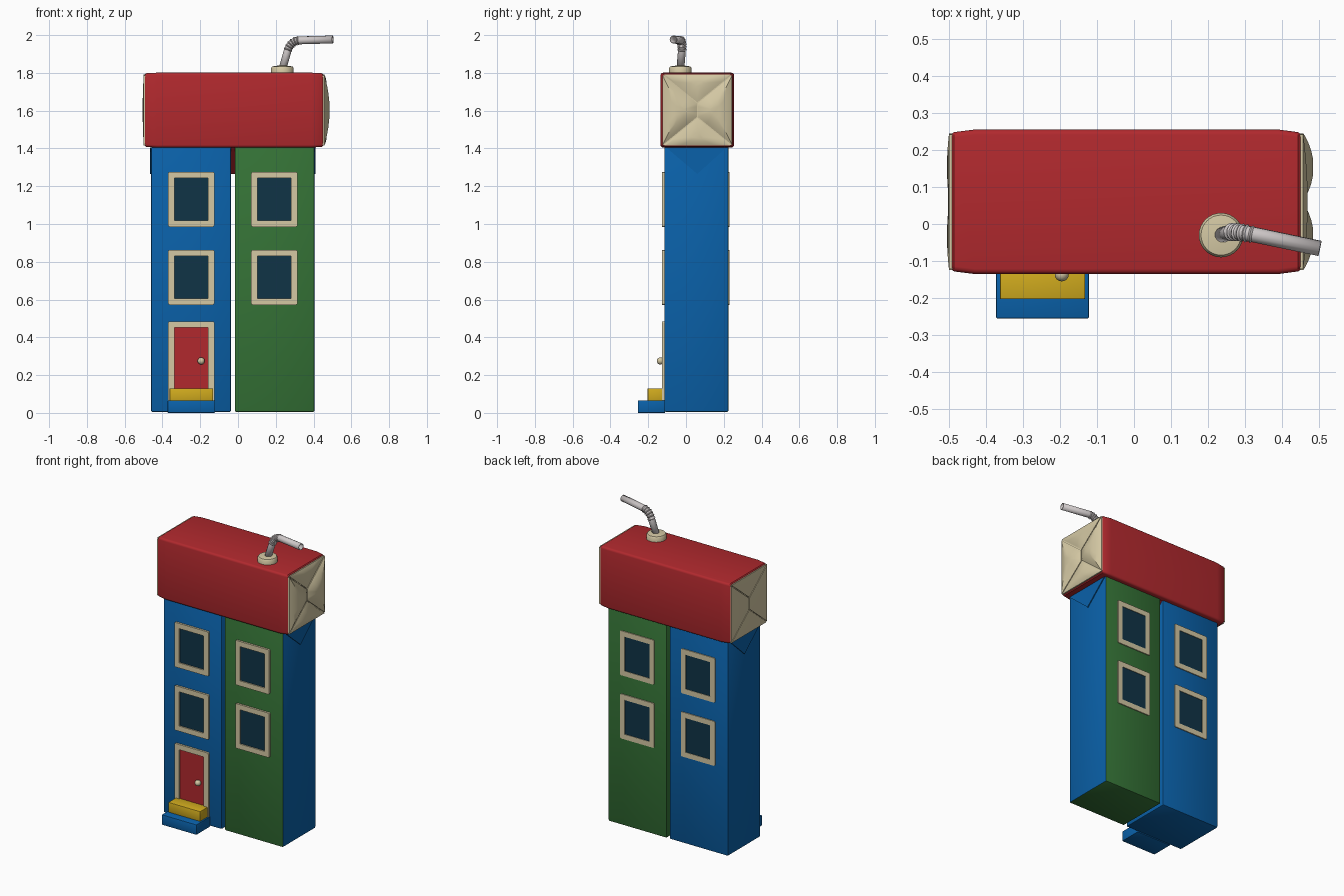
import bpy, bmesh, math
from mathutils import Vector

if "Cube" in bpy.data.objects:
    bpy.data.objects.remove(bpy.data.objects["Cube"])


def mat(name, r, g, b):
    m = bpy.data.materials.new(name)
    m.diffuse_color = (r, g, b, 1)
    m.use_nodes = True
    m.node_tree.nodes["Principled BSDF"].inputs["Base Color"].default_value = m.diffuse_color
    return m


BLUE = mat("blue", 0.003, 0.12, 0.40)
GREEN = mat("green", 0.035, 0.17, 0.037)
RED = mat("red", 0.44, 0.022, 0.027)
CREAM = mat("cream", 0.66, 0.58, 0.37)
GLASS = mat("dark_glass", 0.005, 0.034, 0.062)
YELLOW = mat("yellow", 0.64, 0.41, 0.013)
GREY = mat("pale_grey", 0.62, 0.58, 0.58)


def finish(name, bm, *mats, smooth=False):
    bmesh.ops.recalc_face_normals(bm, faces=bm.faces)
    me = bpy.data.meshes.new(name)
    bm.to_mesh(me)
    bm.free()
    ob = bpy.data.objects.new(name, me)
    bpy.context.collection.objects.link(ob)
    for m in mats:
        me.materials.append(m)
    if smooth:
        bpy.ops.object.select_all(action='DESELECT')
        ob.select_set(True)
        bpy.context.view_layer.objects.active = ob
        bpy.ops.object.shade_smooth_by_angle(angle=math.radians(35))
    return ob


def cube(x0, x1, y0, y1, z0, z1):
    bm = bmesh.new()
    bmesh.ops.create_cube(bm, size=1)
    for v in bm.verts:
        v.co = Vector((x0 if v.co.x < 0 else x1, y0 if v.co.y < 0 else y1,
                       z0 if v.co.z < 0 else z1))
    return bm


def bevel(bm, width, seg=2):
    bmesh.ops.bevel(bm, geom=bm.edges[:], offset=width, segments=seg,
                    affect='EDGES', profile=0.5)


def box(name, dims, m, width=0.0):
    bm = cube(*dims)
    if width:
        bevel(bm, width)
    return finish(name, bm, m, smooth=width > 0)


# Two carton towers; the right one is green with a blue outer side
box("left_tower", (-0.46, -0.037, -0.115, 0.225, 0.005, 1.41), BLUE, 0.008)
bm = cube(-0.017, 0.405, -0.115, 0.225, 0.005, 1.41)
bevel(bm, 0.008)
bm.normal_update()
for f in bm.faces:
    f.material_index = 1 if f.normal.x > 0.8 else 0
finish("right_tower", bm, GREEN, BLUE, smooth=True)


# Folded triangular flaps under the roof on the tower sides
def flap(name, x0, x1, m):
    bm = bmesh.new()
    rows = [[bm.verts.new((x, y, z)) for y, z in
             ((-0.105, 1.405), (0.06, 1.265), (0.215, 1.405))] for x in (x0, x1)]
    bm.faces.new(rows[0])
    bm.faces.new(rows[1])
    for i in range(3):
        j = (i + 1) % 3
        bm.faces.new((rows[0][i], rows[0][j], rows[1][j], rows[1][i]))
    finish(name, bm, m)


flap("left_flap", -0.466, -0.459, BLUE)
flap("right_flap", 0.404, 0.411, BLUE)
flap("middle_flap", -0.037, -0.017, RED)


# Framed openings: a plate whose outer face is inset and pushed in
def opening(name, x0, z0, z1, side, inner):
    y, thick, depth = (-0.115, 0.013, 0.008) if side < 0 else (0.225, 0.006, 0.003)
    ya, yb = sorted((y - side * 0.004, y + side * thick))
    bm = cube(x0, x0 + 0.245, ya, yb, z0, z1)
    bm.normal_update()
    face = max(bm.faces, key=lambda f: f.normal.y * side)
    edges = [e for e in bm.edges if abs(e.verts[0].co.y - e.verts[1].co.y) > 1e-4]
    bmesh.ops.bevel(bm, geom=edges, offset=0.008, segments=2, affect='EDGES', profile=0.5)
    bm.normal_update()
    face = max(bm.faces, key=lambda f: f.normal.y * side)
    bmesh.ops.inset_region(bm, faces=[face], thickness=0.006, depth=0)
    bmesh.ops.inset_region(bm, faces=[face], thickness=0.028, depth=0)
    pushed = bmesh.ops.extrude_discrete_faces(bm, faces=[face])["faces"][0]
    for v in pushed.verts:
        v.co.y -= side * depth
    pushed.material_index = 1
    finish(name, bm, CREAM, inner)


for side, label in ((-1, "front"), (1, "back")):
    for x0, col in ((-0.37, "left"), (0.07, "right")):
        for z0, row in ((0.985, "upper"), (0.572, "lower")):
            opening(f"{label}_{row}_{col}_window", x0, z0, z0 + 0.291, side, GLASS)
opening("front_door", -0.37, 0.06, 0.485, -1, RED)

# Door knob
bm = bmesh.new()
bmesh.ops.create_uvsphere(bm, u_segments=16, v_segments=10, radius=0.019)
for v in bm.verts:
    v.co += Vector((-0.195, -0.136, 0.275))
finish("door_knob", bm, CREAM, smooth=True)

# Door steps
box("lower_step", (-0.372, -0.122, -0.255, -0.11, 0.0, 0.066), BLUE, 0.003)
box("upper_step", (-0.362, -0.132, -0.203, -0.11, 0.064, 0.13), YELLOW, 0.003)

# Roof carton lying on its side, slightly narrower at both ends
bm = bmesh.new()
rings = []
for x, hy, hz in ((-0.492, 0.184, 0.19), (-0.486, 0.188, 0.195), (-0.43, 0.195, 0.198),
                  (0.39, 0.195, 0.198), (0.443, 0.188, 0.195), (0.449, 0.184, 0.19)):
    ring = []
    for sy, sz, a0 in ((1, 1, 0), (-1, 1, 90), (-1, -1, 180), (1, -1, 270)):
        for k in range(4):
            a = math.radians(a0 + 30 * k)
            ring.append(bm.verts.new((x, 0.06 + sy * (hy - 0.014) + 0.014 * math.cos(a),
                                      1.603 + sz * (hz - 0.014) + 0.014 * math.sin(a))))
    rings.append(ring)
for a, b in zip(rings, rings[1:]):
    for i in range(16):
        j = (i + 1) % 16
        bm.faces.new((a[i], a[j], b[j], b[i]))
bm.faces.new(rings[0])
bm.faces.new(rings[-1])
finish("roof", bm, RED, smooth=True)


# Folded carton ends: four domed panels meeting on a short middle seam
def roof_end(name, base, side, rim, dome):
    bm = cube(*sorted((base - side * 0.006, base + side * 0.004)),
              -0.122, 0.242, 1.419, 1.787)
    panels = (((-1, -1), (0, -.2), (0, .2), (-1, 1)), ((1, -1), (0, -.2), (0, .2), (1, 1)),
              ((-1, 1), (0, .2), (1, 1)), ((-1, -1), (0, -.2), (1, -1)))
    for p in panels:
        high = dome * (1 if len(p) == 4 else 0.45)
        pts = []
        for i, a in enumerate(p):          # split the edges for a rounder dome
            b = Vector(p[(i + 1) % len(p)])
            pts += [Vector(a).lerp(b, t / 4) for t in range(4)]
        c = sum(pts, Vector((0, 0))) / len(pts)
        levels = [(0.97, 0)] + [(s, rim + high * (1 - s * s)) for s in (0.97, 0.85, 0.68, 0.48, 0.25)]
        prev = None
        for s, h in levels:
            ring = []
            for q in pts:
                w = c + (q - c) * s
                ring.append(bm.verts.new((base + side * h, 0.06 + 0.187 * w.x, 1.603 + 0.19 * w.y)))
            if prev:
                for i in range(len(ring)):
                    j = (i + 1) % len(ring)
                    bm.faces.new((prev[i], prev[j], ring[j], ring[i]))
            prev = ring
        bm.faces.new(prev)
    finish(name, bm, CREAM, smooth=True)


roof_end("roof_end_right", 0.448, 1, 0.008, 0.029)
roof_end("roof_end_left", -0.490, -1, 0.009, 0.006)

# Collar where the straw enters the roof
bm = bmesh.new()
prev = None
for r, z in ((0.06, 1.795), (0.06, 1.825), (0.054, 1.834), (0.026, 1.838)):
    ring = [bm.verts.new((0.235 + r * math.cos(i * math.tau / 32),
                          -0.03 + r * math.sin(i * math.tau / 32), z)) for i in range(32)]
    if prev:
        for i in range(32):
            j = (i + 1) % 32
            bm.faces.new((prev[i], prev[j], ring[j], ring[i]))
    prev = ring
bm.faces.new(prev)
finish("straw_collar", bm, CREAM, smooth=True)

# Bendy straw: open tube with a ribbed elbow
start, low, elbow, high, tip = (Vector(p) for p in (
    (0.235, -0.03, 1.82), (0.262, -0.022, 1.915), (0.278, -0.02, 1.968),
    (0.325, -0.029, 1.972), (0.502, -0.066, 1.977)))
path = [(start, 0.021)]
for i in range(25):
    t = i / 24
    p = low * (1 - t) ** 2 + elbow * 2 * t * (1 - t) + high * t * t
    path.append((p, 0.021 + (0.004 if i % 4 == 2 else 0)))
path.append((tip, 0.021))
cu = bpy.data.curves.new("straw", 'CURVE')
cu.dimensions = '3D'
cu.bevel_depth = 1.0
cu.bevel_resolution = 4
sp = cu.splines.new('POLY')
sp.points.add(len(path) - 1)
for pt, (p, r) in zip(sp.points, path):
    pt.co = (*p, 1)
    pt.radius = r
straw = bpy.data.objects.new("straw", cu)
bpy.context.collection.objects.link(straw)
bpy.ops.object.select_all(action='DESELECT')
straw.select_set(True)
bpy.context.view_layer.objects.active = straw
bpy.ops.object.convert(target='MESH')
straw = bpy.context.object
straw.data.materials.clear()
straw.data.materials.append(GREY)
bpy.ops.object.shade_smooth_by_angle(angle=math.radians(35))
wall = straw.modifiers.new("wall", 'SOLIDIFY')
wall.thickness = 0.004
